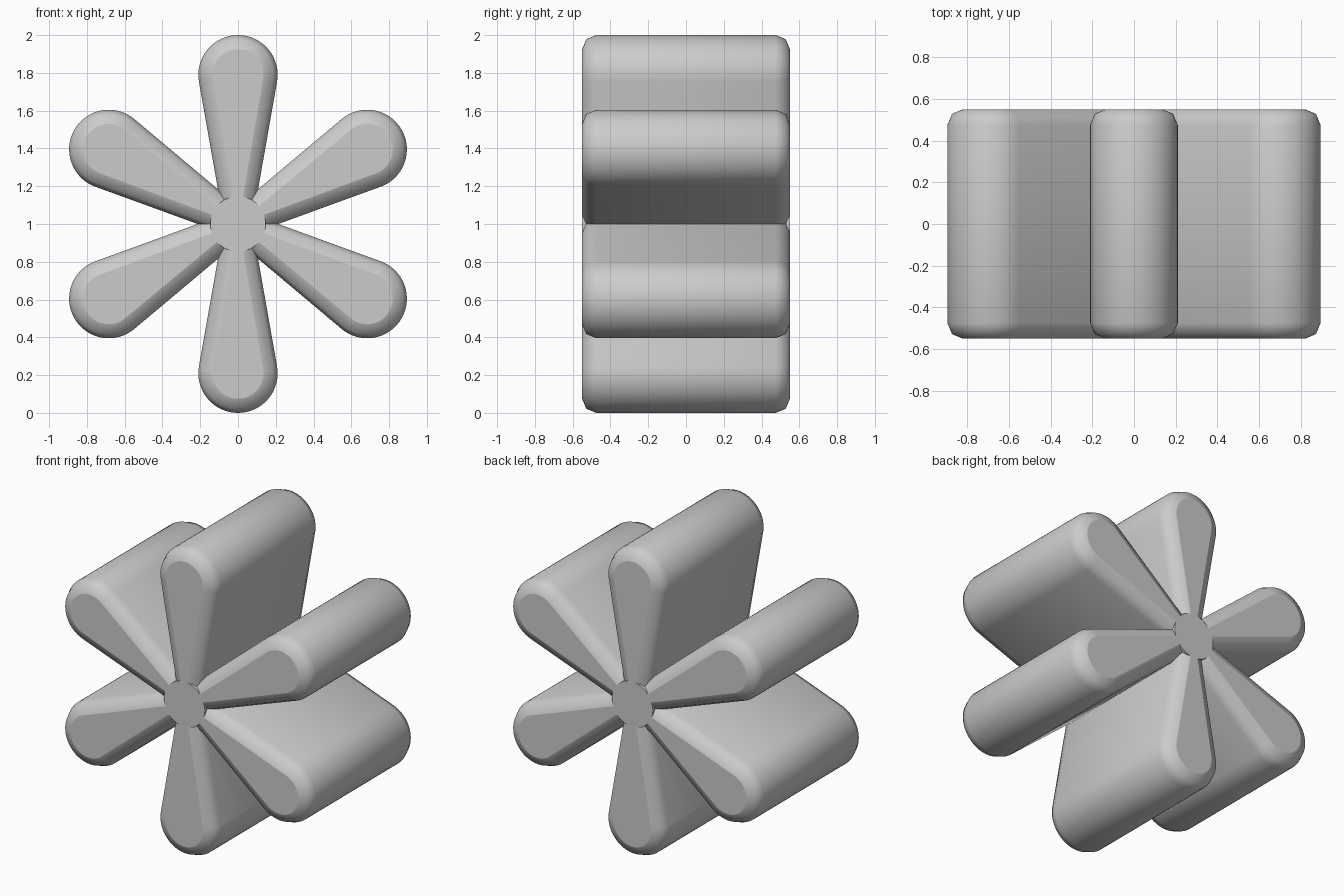
import bpy, bmesh
from math import sin, cos, tan, pi, radians
from mathutils import Matrix

cube = bpy.data.objects.get("Cube")
if cube:
    bpy.data.objects.remove(cube, do_unlink=True)

HALF = 0.55      # half depth
BEVEL = 0.075    # rounding at both ends
REACH = 0.79     # centre to the middle of the round petal tip
TIP = 0.21       # radius of the petal tip
TAPER = radians(10)
CENTRE = Matrix.Translation((0, 0, 1))


def teardrop(inset, steps=32):
    """Outline in x, z: a round tip narrowing in straight sides to the root."""
    r = TIP - inset
    arc = [-TAPER + (pi + 2 * TAPER) * i / steps for i in range(steps + 1)]
    pts = [(r * cos(a), REACH + r * sin(a)) for a in arc]
    root = max(r / cos(TAPER) - REACH * tan(TAPER), 0.002)
    return pts + [(-root, 0), (root, 0)]


def finish(bm, name, matrix):
    bmesh.ops.recalc_face_normals(bm, faces=bm.faces)
    mesh = bpy.data.meshes.new(name)
    bm.to_mesh(mesh)
    bm.free()
    mesh.transform(matrix)
    obj = bpy.data.objects.new(name, mesh)
    bpy.context.collection.objects.link(obj)
    bpy.ops.object.select_all(action='DESELECT')
    obj.select_set(True)
    bpy.context.view_layer.objects.active = obj
    bpy.ops.object.shade_smooth_by_angle(angle=radians(50))
    for face in mesh.polygons:          # keep the end faces flat
        if abs(face.normal.y) > 0.99:
            face.use_smooth = False


def petal(name, angle):
    # Rounded front end as (inset, y), mirrored for the back end
    front = [(BEVEL * (1 - sin(a)), -HALF + BEVEL * (1 - cos(a)))
             for a in (0, pi / 4, pi / 2)]
    layers = front + [(d, -y) for d, y in reversed(front)]
    bm = bmesh.new()
    rings = [[bm.verts.new((x, y, z)) for x, z in teardrop(d)]
             for d, y in layers]
    for a, b in zip(rings, rings[1:]):
        for i in range(len(a)):
            j = (i + 1) % len(a)
            bm.faces.new((a[i], a[j], b[j], b[i]))
    bm.faces.new(rings[0])
    bm.faces.new(rings[-1])
    finish(bm, name, CENTRE @ Matrix.Rotation(angle, 4, 'Y'))


# Six petals around the axis
names = ("top", "upper_left", "lower_left",
         "bottom", "lower_right", "upper_right")
for i, side in enumerate(names):
    petal(side + "_petal", i * pi / 3)

# Core joining the petal roots
bm = bmesh.new()
bmesh.ops.create_cone(bm, cap_ends=True, segments=36, radius1=0.147,
                      radius2=0.147, depth=2 * HALF)
finish(bm, "hub", CENTRE @ Matrix.Rotation(pi / 2, 4, 'X'))
